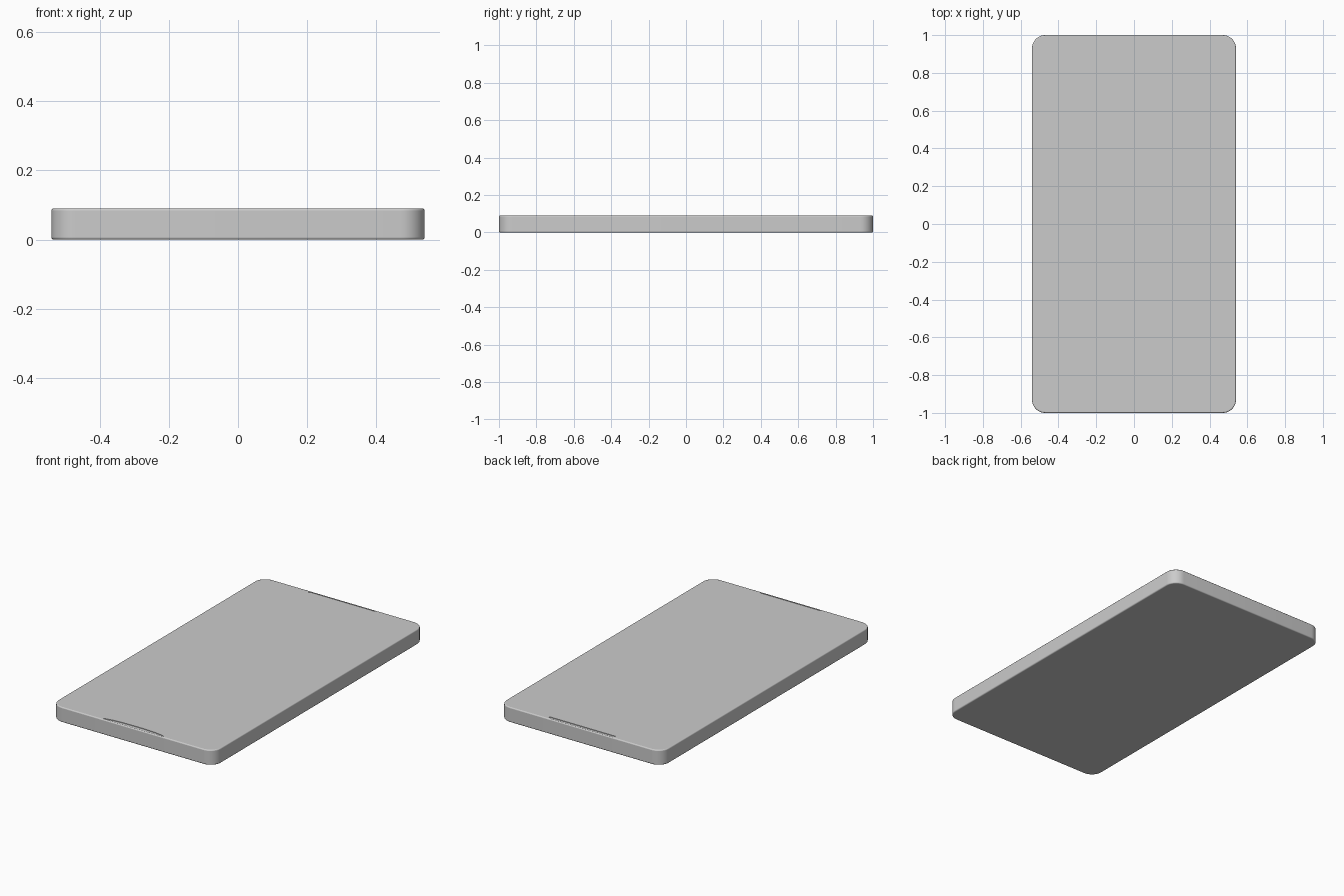
import bpy, bmesh, math

if "Cube" in bpy.data.objects:
    bpy.data.objects.remove(bpy.data.objects["Cube"])


def prism(name, pts, z0, z1):
    """Extrude a closed outline (counter-clockwise) between two heights."""
    bm = bmesh.new()
    face = bm.faces.new([bm.verts.new((x, y, z0)) for x, y in pts])
    ext = bmesh.ops.extrude_face_region(bm, geom=[face])
    for v in ext["geom"]:
        if isinstance(v, bmesh.types.BMVert):
            v.co.z = z1
    bmesh.ops.recalc_face_normals(bm, faces=bm.faces[:])
    me = bpy.data.meshes.new(name)
    bm.to_mesh(me)
    bm.free()
    ob = bpy.data.objects.new(name, me)
    bpy.context.collection.objects.link(ob)
    return ob


def rounded_rect(cx, cy, hx, hy, r, n=10):
    pts = []
    for i, (sx, sy) in enumerate([(1, 1), (-1, 1), (-1, -1), (1, -1)]):
        for k in range(n + 1):
            a = math.pi / 2 * (i + k / n)
            pts.append((cx + sx * (hx - r) + r * math.cos(a),
                        cy + sy * (hy - r) + r * math.sin(a)))
    return pts


W, L, H = 0.54, 1.0, 0.09

# slab body with softened rims
body = prism("slab_body", rounded_rect(0, 0, W, L, 0.07), 0, H)
bev = body.modifiers.new("rim", 'BEVEL')
bev.width, bev.segments = 0.006, 3
bev.limit_method, bev.angle_limit = 'ANGLE', math.radians(40)

# shallow thumb arc at the front, shallow slot at the back
arc = [(0.2 * math.cos(math.pi * k / 16),
        -0.991 + 0.021 * math.sin(math.pi * k / 16)) for k in range(17)]
cutters = [prism("front_arc_cutter", arc, H - 0.003, H + 0.05),
           prism("back_slot_cutter",
                 rounded_rect(0, 0.984, 0.22, 0.008, 0.007, 4), H - 0.003, H + 0.05)]
for c in cutters:
    m = body.modifiers.new(c.name, 'BOOLEAN')
    m.object, m.operation, m.solver = c, 'DIFFERENCE', 'EXACT'
    c.hide_render = True
    c.hide_set(True)

bpy.context.view_layer.objects.active = body
body.select_set(True)
bpy.ops.object.shade_smooth_by_angle(angle=math.radians(35))
